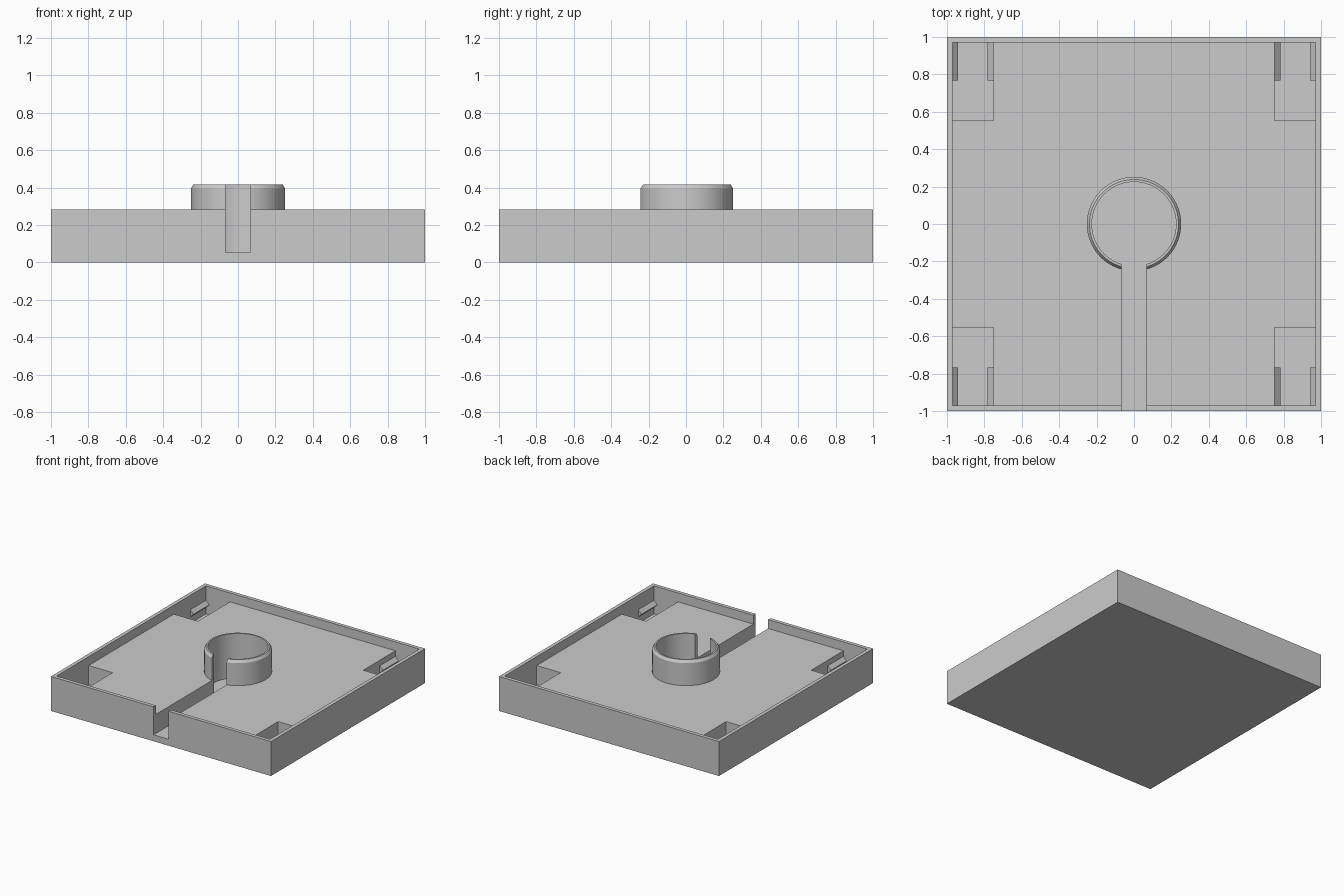
import bpy
import bmesh
from math import radians

cube = bpy.data.objects.get("Cube")
if cube:
    bpy.data.objects.remove(cube, do_unlink=True)

HEIGHT, FLOOR, BASE = 0.283, 0.21, 0.053
INNER = 0.97            # inside face of the rim
POCKET_X, POCKET_Y = 0.752, 0.553
SLOT = 0.067            # half width of the cable slot
BORE, RING, RING_TOP = 0.225, 0.252, 0.417

grey = bpy.data.materials.new("plain grey")
grey.use_nodes = True
grey.diffuse_color = (0.6, 0.6, 0.6, 1)
grey.node_tree.nodes["Principled BSDF"].inputs["Base Color"].default_value = grey.diffuse_color


def make_object(name, bm):
    bmesh.ops.recalc_face_normals(bm, faces=bm.faces)
    mesh = bpy.data.meshes.new(name)
    bm.to_mesh(mesh)
    bm.free()
    mesh.materials.append(grey)
    obj = bpy.data.objects.new(name, mesh)
    bpy.context.collection.objects.link(obj)
    return obj


def box(name, x0, x1, y0, y1, z0, z1):
    bm = bmesh.new()
    bmesh.ops.create_cube(bm, size=1)
    for v in bm.verts:
        v.co = (x1 if v.co.x > 0 else x0,
                y1 if v.co.y > 0 else y0,
                z1 if v.co.z > 0 else z0)
    return make_object(name, bm)


def lathe(name, profile, steps=64):
    """Spin a closed (radius, height) profile around z."""
    bm = bmesh.new()
    verts = [bm.verts.new((r, 0, z)) for r, z in profile]
    edges = [bm.edges.new((v, verts[i - 1])) for i, v in enumerate(verts)]
    bmesh.ops.spin(bm, geom=verts + edges, cent=(0, 0, 0), axis=(0, 0, 1),
                   angle=radians(360), steps=steps, use_merge=True)
    bmesh.ops.remove_doubles(bm, verts=bm.verts, dist=0.0001)
    return make_object(name, bm)


def cylinder(name, radius, z0, z1, steps=64):
    bm = bmesh.new()
    bmesh.ops.create_cone(bm, cap_ends=True, segments=steps, radius1=radius,
                          radius2=radius, depth=z1 - z0)
    bmesh.ops.translate(bm, verts=bm.verts, vec=(0, 0, (z0 + z1) / 2))
    return make_object(name, bm)


def prism(name, section, y0, y1):
    """Extrude an (x, z) section along y."""
    bm = bmesh.new()
    face = bm.faces.new([bm.verts.new((x, y0, z)) for x, z in section])
    ext = bmesh.ops.extrude_face_region(bm, geom=[face])["geom"]
    moved = [g for g in ext if isinstance(g, bmesh.types.BMVert)]
    bmesh.ops.translate(bm, verts=moved, vec=(0, y1 - y0, 0))
    return make_object(name, bm)


def cut(target, cutter):
    cutter.hide_render = True
    mod = target.modifiers.new("cut", "BOOLEAN")
    mod.operation, mod.solver, mod.object = "DIFFERENCE", "EXACT", cutter
    bpy.context.view_layer.objects.active = target
    bpy.ops.object.modifier_apply(modifier=mod.name)


# Tray with a shallow recess inside a thin rim
tray = box("tray", -1, 1, -1, 1, 0, HEIGHT)
cutters = [box("recess_cutter", -INNER, INNER, -INNER, INNER, FLOOR, 1)]

# Deep pockets in the four corners
for sx in (-1, 1):
    for sy in (-1, 1):
        xs = sorted((sx * POCKET_X, sx * INNER))
        ys = sorted((sy * POCKET_Y, sy * INNER))
        cutters.append(box("pocket_cutter", *xs, *ys, BASE, 1))

# Central bore and the slot leading to the front
bore = cylinder("bore_cutter", BORE, BASE, 1)
slot = box("slot_cutter", -SLOT, SLOT, -1.1, 0, BASE, 1)
cutters += [bore, slot]
for c in cutters:
    cut(tray, c)

# Chamfered collar around the bore, split by the slot
collar = lathe("collar", [(BORE, FLOOR), (RING, FLOOR), (RING, 0.395),
                          (0.238, RING_TOP), (BORE, RING_TOP)])
cut(collar, slot)

for c in cutters:
    bpy.data.objects.remove(c, do_unlink=True)

# Snap ridges on both side walls of every pocket
for sx, side in ((-1, "right"), (1, "left")):
    for sy, end in ((-1, "front"), (1, "back")):
        for wall, inward, place in ((INNER, -1, "outer"), (POCKET_X, 1, "inner")):
            tip = wall + inward * 0.03
            section = [(sx * wall, 0.165), (sx * tip, 0.135), (sx * wall, 0.105)]
            prism(f"{end}_{side}_{place}_clip", section, sy * 0.766, sy * INNER)

# Smooth the round walls, keep the edges crisp
bpy.ops.object.select_all(action="DESELECT")
for obj in (tray, collar):
    obj.select_set(True)
bpy.context.view_layer.objects.active = tray
bpy.ops.object.shade_smooth_by_angle(angle=radians(30))
